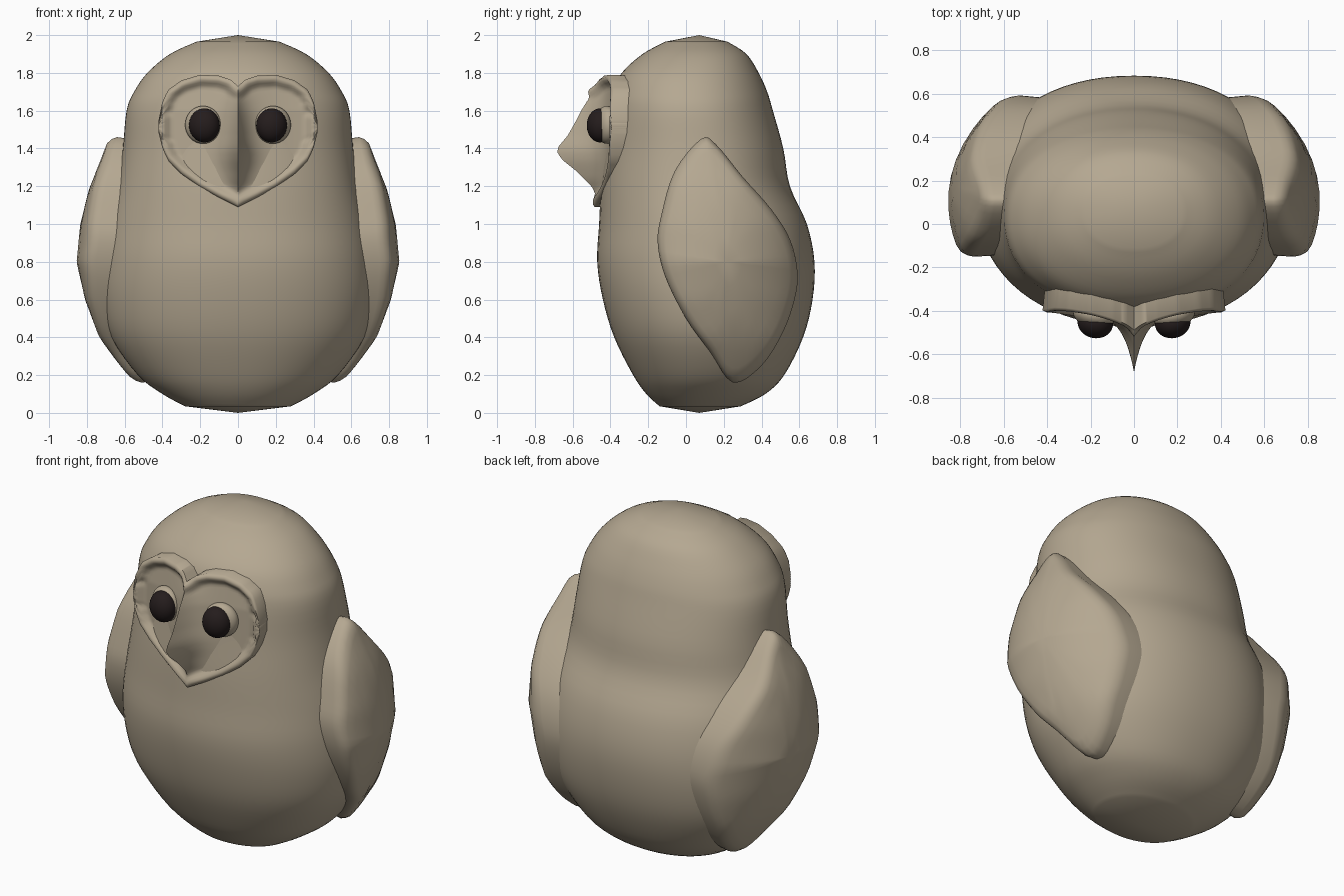
import bpy, bmesh, math

cube = bpy.data.objects.get("Cube")
if cube:
    bpy.data.objects.remove(cube, do_unlink=True)


def material(name, colour):
    m = bpy.data.materials.new(name)
    m.use_nodes = True
    m.diffuse_color = (*colour, 1)
    m.node_tree.nodes["Principled BSDF"].inputs["Base Color"].default_value = (*colour, 1)
    return m


TAN = material("warm tan", (0.46, 0.39, 0.285))
DARK = material("dark brown", (0.018, 0.012, 0.012))


def finish(name, bm, mat, angle=50):
    bmesh.ops.recalc_face_normals(bm, faces=bm.faces)
    me = bpy.data.meshes.new(name)
    bm.to_mesh(me)
    bm.free()
    ob = bpy.data.objects.new(name, me)
    bpy.context.collection.objects.link(ob)
    me.materials.append(mat)
    bpy.ops.object.select_all(action='DESELECT')
    ob.select_set(True)
    bpy.context.view_layer.objects.active = ob
    bpy.ops.object.shade_smooth_by_angle(angle=math.radians(angle))
    return ob


def lerp(table, t):
    """Piecewise linear lookup in a list of tuples keyed by their first value."""
    for a, b in zip(table, table[1:]):
        if t <= b[0]:
            f = max(0, (t - a[0]) / (b[0] - a[0]))
            return [p + (q - p) * f for p, q in zip(a, b)][1:]
    return table[-1][1:]


def spline(points, steps, closed=False):
    """Catmull-Rom resampling of a point list."""
    n, out = len(points), []
    pick = (lambda i: points[i % n]) if closed else (lambda i: points[min(max(i, 0), n - 1)])
    for i in range(n if closed else n - 1):
        quad = [pick(i + k) for k in (-1, 0, 1, 2)]
        for s in range(steps):
            t = s / steps
            out.append(tuple(0.5 * (2 * b + (c - a) * t + (2 * a - 5 * b + 4 * c - d) * t * t
                                    + (3 * b - a - 3 * c + d) * t ** 3) for a, b, c, d in zip(*quad)))
    return out if closed else out + [points[-1]]


def skin(bm, rings):
    for a, b in zip(rings, rings[1:]):
        for i in range(len(a)):
            j = (i + 1) % len(a)
            bm.faces.new((a[i], a[j], b[j], b[i]))


def cap(bm, ring, co):
    v = bm.verts.new(co)
    for i in range(len(ring)):
        bm.faces.new((ring[i], ring[(i + 1) % len(ring)], v))


# Body and head: height, half width, front, back
BODY = [(.035, .28, -.14, .29), (.1, .4, -.21, .42), (.2, .53, -.28, .52), (.4, .67, -.38, .62),
        (.6, .72, -.44, .67), (.8, .72, -.47, .68), (1, .69, -.46, .64), (1.2, .64, -.45, .55),
        (1.4, .61, -.43, .515), (1.6, .59, -.41, .46), (1.7, .55, -.39, .43), (1.8, .48, -.34, .385),
        (1.9, .36, -.23, .32), (1.965, .22, -.11, .22)]


def body():
    bm = bmesh.new()
    rings = []
    for z, w, front, back in spline(BODY, 4):
        ring = []
        for k in range(72):
            a = math.tau * k / 72
            c, s = math.cos(a), math.sin(a)
            x = math.copysign(abs(c) ** .93, c) * w
            y = (front + back) / 2 + math.copysign(abs(s) ** .93, s) * (back - front) / 2
            ring.append(bm.verts.new((x, y, z)))
        rings.append(ring)
    skin(bm, rings)
    cap(bm, rings[0], (0, .07, 0))
    cap(bm, rings[-1], (0, .07, 2))
    finish("body", bm, TAN)


# Wings: teardrop outline (y, z) and outer half width by height
WING = [(.08, 1.45), (-.06, 1.28), (-.13, 1.05), (-.15, .9), (-.11, .72), (0, .5), (.13, .32),
        (.25, .16), (.4, .25), (.51, .42), (.575, .6), (.59, .75), (.55, .92), (.45, 1.08),
        (.3, 1.25), (.16, 1.42)]
REACH = [(.1, .53), (.2, .6), (.4, .735), (.6, .81), (.8, .855), (1, .835), (1.2, .785),
         (1.35, .72), (1.5, .68)]


def wing(name, side):
    bm = bmesh.new()
    outline = spline(WING, 4, True)
    cy, cz = .22, .8

    def outer(y, z):
        return lerp(REACH, z)[0] * math.sqrt(max(.05, 1 - ((y - .1) / .68) ** 2))

    rings = []
    # scale of the outline, inset from the outer face
    for scale, inset in [(.95, None), (1, .05), (.985, .025), (.95, .006), (.88, 0),
                         (.75, 0), (.6, 0), (.4, 0), (.2, 0)]:
        ring = []
        for y, z in outline:
            y, z = cy + (y - cy) * scale, cz + (z - cz) * scale
            x = outer(y, z)
            x = x * .55 if inset is None else x - inset
            ring.append(bm.verts.new((side * x, y, z)))
        rings.append(ring)
    skin(bm, rings)
    cap(bm, rings[0], (side * .4, cy, cz))
    cap(bm, rings[-1], (side * outer(cy, cz), cy, cz))
    finish(name, bm, TAN, 60)


# Heart-shaped face: upper and lower edge by distance from the middle
EDGE = [(0, 1.73, 1.09), (.04, 1.765, 1.11), (.1, 1.785, 1.14), (.2, 1.79, 1.195), (.3, 1.76, 1.265),
        (.37, 1.71, 1.335), (.4, 1.65, 1.40), (.42, 1.55, 1.48)]
BEAK = [(1.12, 0), (1.2, .04), (1.28, .12), (1.34, .195), (1.38, .222), (1.41, .215), (1.47, .165),
        (1.55, .12), (1.65, .07), (1.73, .02)]


def face():
    bm = bmesh.new()
    half = [.42 * (i / 30) ** 1.3 for i in range(31)]
    xs = [-x for x in half[:0:-1]] + half
    border = [(x, z) for x in xs for z in lerp(EDGE, abs(x))]
    border += [(s * .42, 1.48 + .01 * i) for s in (-1, 1) for i in range(8)]

    def depth(x, z):
        d = min(math.hypot(x - p, z - q) for p, q in border)
        t = min(1, max(0, (d - .02) / .05))
        recess = .035 * t * t * (3 - 2 * t)
        edge = .012 * max(0, 1 - d / .015)
        base = -.405 - .09 * (1 - abs(x) / .42) ** 1.5 + .12 * max(0, z - 1.6)
        ridge = lerp(BEAK, z)[0] * math.exp(-abs(x) / .045)
        return base + recess + edge - ridge

    rows = 44
    grid = []
    for x in xs:
        top, low = lerp(EDGE, abs(x))
        zs = [low + (top - low) * j / rows for j in range(rows + 1)]
        grid.append([bm.verts.new((x, depth(x, z), z)) for z in zs])
    for a, b in zip(grid, grid[1:]):
        for j in range(rows):
            bm.faces.new((a[j], b[j], b[j + 1], a[j + 1]))
    # Side wall running back into the head
    loop = [c[0] for c in grid] + grid[-1][1:-1] + [c[-1] for c in grid[::-1]] + grid[0][-2:0:-1]
    back = [bm.verts.new((v.co.x * .96, v.co.y + .16, 1.45 + (v.co.z - 1.45) * .98)) for v in loop]
    skin(bm, [loop, back])
    finish("face_and_beak", bm, TAN, 55)


def ball(name, centre, radii, mat, turn=0):
    bm = bmesh.new()
    bmesh.ops.create_uvsphere(bm, u_segments=32, v_segments=20, radius=1)
    bmesh.ops.scale(bm, vec=radii, verts=bm.verts)
    ob = finish(name, bm, mat)
    ob.location = centre
    ob.rotation_euler.z = turn


body()
face()
for label, side in (("left", 1), ("right", -1)):
    wing(label + "_wing", side)
    ball(label + "_eyelid", (side * .185, -.42, 1.525), (.097, .06, .1), TAN, side * .25)
    ball(label + "_eye", (side * .178, -.455, 1.522), (.082, .07, .09), DARK, side * .2)
